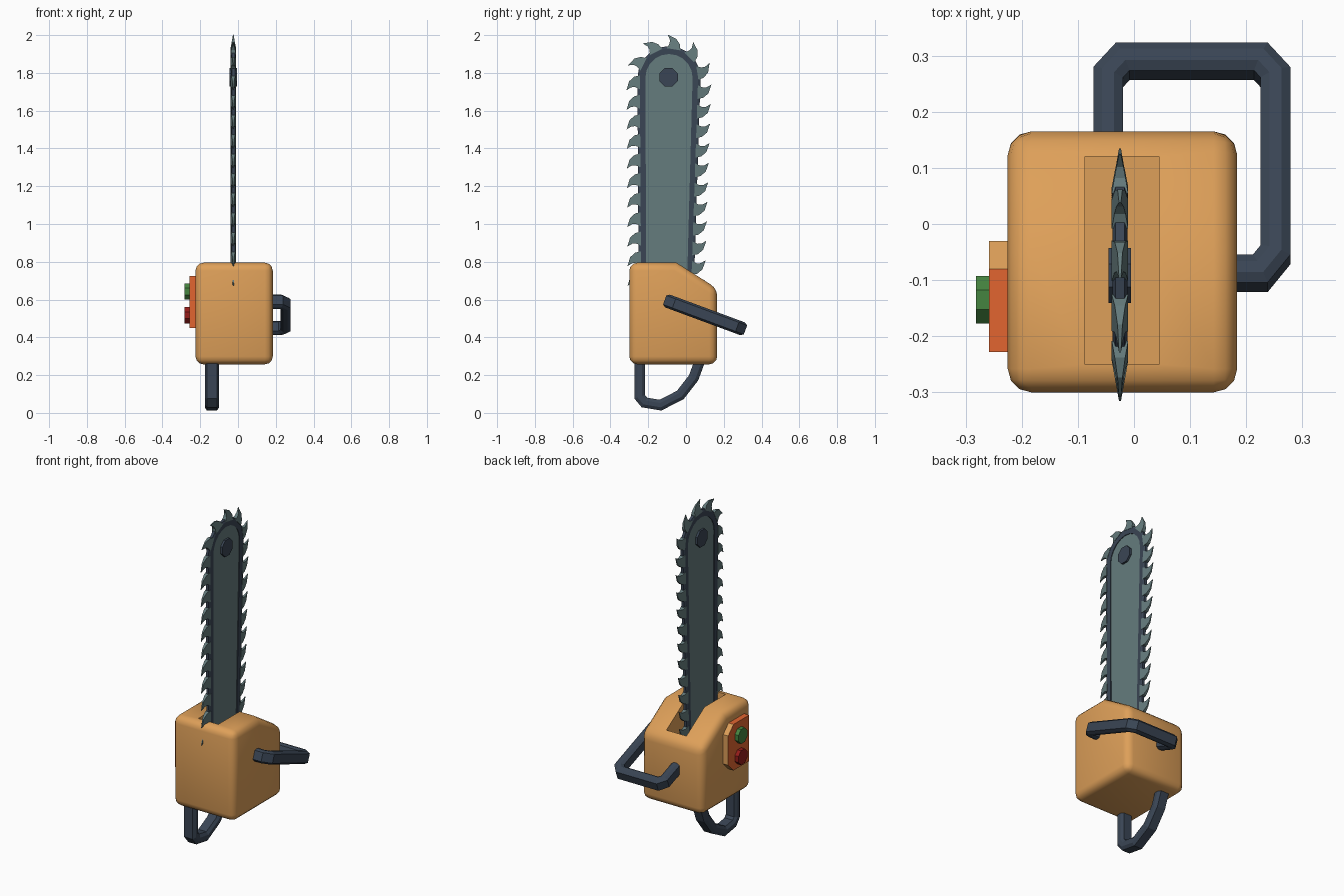
import bpy, bmesh, math
from mathutils import Vector

if "Cube" in bpy.data.objects:
    bpy.data.objects.remove(bpy.data.objects["Cube"])


def mat(name, c):
    m = bpy.data.materials.new(name)
    m.diffuse_color = (*c, 1)
    m.use_nodes = True
    m.node_tree.nodes["Principled BSDF"].inputs["Base Color"].default_value = m.diffuse_color
    return m


ORANGE = mat("body_orange", (0.73, 0.35, 0.10))
DARK = mat("dark_slate", (0.042, 0.060, 0.090))
STEEL = mat("grey_steel", (0.13, 0.20, 0.205))
RED_ORANGE = mat("panel_red_orange", (0.76, 0.13, 0.03))
GREEN = mat("button_green", (0.06, 0.23, 0.05))
RED = mat("button_red", (0.30, 0.012, 0.010))
BX = -0.025                       # plane of the blade


def finish(bm, name, *mats):
    bmesh.ops.recalc_face_normals(bm, faces=bm.faces[:])
    me = bpy.data.meshes.new(name)
    bm.to_mesh(me)
    bm.free()
    for m in mats:
        me.materials.append(m)
    ob = bpy.data.objects.new(name, me)
    bpy.context.collection.objects.link(ob)
    return ob


def activate(ob):
    bpy.ops.object.select_all(action='DESELECT')
    ob.select_set(True)
    bpy.context.view_layer.objects.active = ob


def prism(bm, pts, x0, x1):
    """Extrude a (y, z) profile from x0 to x1."""
    a = [bm.verts.new((x0, y, z)) for y, z in pts]
    b = [bm.verts.new((x1, y, z)) for y, z in pts]
    bm.faces.new(a)
    bm.faces.new(b[::-1])
    for i in range(len(pts)):
        j = (i + 1) % len(pts)
        bm.faces.new((a[i], b[i], b[j], a[j]))


def disc(name, y, z, r, x0, x1, m):
    bm = bmesh.new()
    prism(bm, [(y + r * math.cos((k + .5) * math.pi / 4), z + r * math.sin((k + .5) * math.pi / 4))
               for k in range(8)], x0, x1)
    return finish(bm, name, m)


def sweep(name, path, normal, w, h, m):
    """Mitred tube with a chamfered box section along a flat path."""
    path, n = [Vector(p) for p in path], Vector(normal).normalized()
    c = 0.3
    sec = [(1, 1 - c), (1 - 2 * c, 1), (2 * c - 1, 1), (-1, 1 - c),
           (-1, c - 1), (2 * c - 1, -1), (1 - 2 * c, -1), (1, c - 1)]
    bm, rings = bmesh.new(), []
    for i, p in enumerate(path):
        d0 = (p - path[max(i - 1, 0)]).normalized()
        d1 = (path[min(i + 1, len(path) - 1)] - p).normalized()
        t = (d0 + d1).normalized()
        k = 1 / max(t.dot(d1 if d1.length else d0), 0.5)
        side = n.cross(t)
        rings.append([bm.verts.new(p + side * (a * w / 2 * k) + n * (b * h / 2)) for a, b in sec])
    for r, s in zip(rings, rings[1:]):
        for i in range(8):
            j = (i + 1) % 8
            bm.faces.new((r[i], r[j], s[j], s[i]))
    bm.faces.new(rings[0])
    bm.faces.new(rings[-1])
    return finish(bm, name, m)


# motor body: rounded block with sloped back top and a slot for the blade
bm = bmesh.new()
prism(bm, [(-.30, .257), (.165, .257), (.165, .658), (-.05, .795), (-.30, .795)], -.225, .184)
edges = [e for e in bm.edges if e.calc_face_angle() > math.radians(45)]
bmesh.ops.recalc_face_normals(bm, faces=bm.faces[:])
edges = [e for e in bm.edges if e.calc_face_angle() > math.radians(45)]
bmesh.ops.bevel(bm, geom=edges, offset=.042, segments=3, profile=.5, affect='EDGES')
body = finish(bm, "motor_body", ORANGE)
bm = bmesh.new()
prism(bm, [(-.25, .60), (.12, .60), (.12, 1), (-.25, 1)], -.087, .045)
cutter = finish(bm, "slot_cutter", ORANGE)
cutter.hide_render = True
mod = body.modifiers.new("slot", 'BOOLEAN')
mod.operation, mod.object, mod.solver = 'DIFFERENCE', cutter, 'EXACT'
activate(body)
bpy.ops.object.modifier_apply(modifier="slot")
bpy.data.objects.remove(cutter)
bpy.ops.object.shade_smooth_by_angle(angle=math.radians(35))


# guide bar outline: up the back, round the nose, down the front
def outline(r, foot=.58):
    pts = [(-.105 + r * .86, foot)]
    pts += [(-.09 + r * math.cos(k * math.pi / 10), 1.775 + r * math.sin(k * math.pi / 10))
            for k in range(11)]
    return pts + [(-.09 - r * .96, foot)]


bm = bmesh.new()
prism(bm, outline(.14), BX - .008, BX + .008)
finish(bm, "guide_bar", STEEL)

# chain band, thinner at its outer rim
bm = bmesh.new()
loops = [[bm.verts.new((BX + x, y, z)) for y, z in outline(r)]
         for r, x in ((.125, -.012), (.155, -.013), (.167, -.008), (.167, .008), (.155, .013), (.125, .012))]
for a, b in zip(loops, loops[1:] + loops[:1]):
    for i in range(len(a) - 1):
        bm.faces.new((a[i], a[i + 1], b[i + 1], b[i]))
for i in (0, -1):
    bm.faces.new([l[i] for l in loops])
finish(bm, "chain_band", DARK)

# hooked teeth spaced along the chain
hook = [(-.043, -.012), (-.036, .018), (-.012, .045), (.036, .060), (.020, .034), (.019, .014), (.030, -.012)]
path = [Vector(p) for p in outline(.166, .62)]
bm = bmesh.new()
s, pitch = .05, .1035
for a, b in zip(path, path[1:]):
    length = (b - a).length
    t = (b - a) / length
    n = Vector((t.y, -t.x))
    while s < length:
        p = a + t * s
        sides = []
        for sg in (-1, 1):
            sides.append([])
            for u, v in hook:
                q = p + t * u + n * v
                sides[-1].append(bm.verts.new((BX + sg * (.0125 - .18 * v), q.x, q.y)))
        bm.faces.new(sides[0])
        bm.faces.new(sides[1][::-1])
        for i in range(len(hook)):
            j = (i + 1) % len(hook)
            bm.faces.new((sides[0][i], sides[1][i], sides[1][j], sides[0][j]))
        s += pitch
    s -= length
finish(bm, "chain_teeth", STEEL)

disc("nose_bolt", -.092, 1.777, .053, BX - .02, BX + .02, DARK)

# switch panel with orange back edge, and two buttons
bm = bmesh.new()
prism(bm, [(-.228, .45), (-.08, .45), (-.03, .50), (-.03, .675), (-.08, .725), (-.228, .725)], -.258, -.215)
bmesh.ops.recalc_face_normals(bm, faces=bm.faces[:])
for f in bm.faces:
    f.material_index = 1 if f.normal.y > .3 else 0
finish(bm, "switch_panel", RED_ORANGE, ORANGE)
disc("start_button", -.135, .643, .046, -.282, -.25, GREEN)
disc("stop_button", -.135, .517, .046, -.282, -.25, RED)

# tilted wrap-around side handle
flat = [(-.046, .12), (-.046, .262), (-.02, .29), (.226, .29), (.252, .262),
        (.252, -.055), (.225, -.088), (.15, -.088)]
sweep("side_handle", [(x, y, .556 - .37 * y) for x, y in flat], (0, .37, 1), .053, .072, DARK)

# rear grip loop under the body
grip = [(-.245, .32), (-.245, .085), (-.22, .055), (-.135, .041), (-.03, .095), (.04, .185), (.09, .32)]
sweep("rear_grip", [(-.138, y, z) for y, z in grip], (1, 0, 0), .055, .076, DARK)
